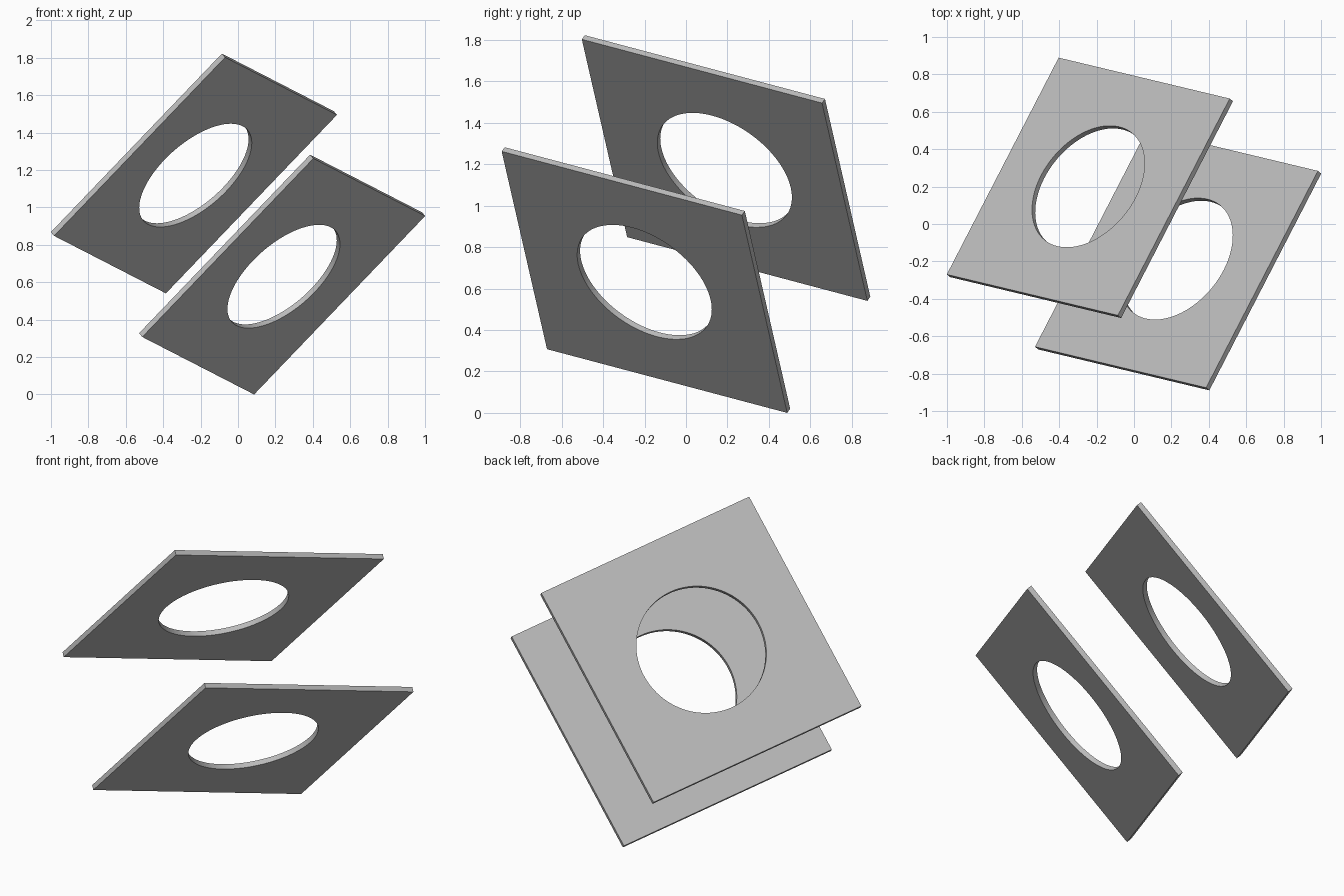
import bpy, bmesh, math
from mathutils import Matrix, Vector

if "Cube" in bpy.data.objects:
    bpy.data.objects.remove(bpy.data.objects["Cube"], do_unlink=True)

SIDE, RADIUS, THICK, GAP = 1.34, 0.369, 0.03, 0.815

# Plain grey finish
grey = bpy.data.materials.new("plain grey")
grey.use_nodes = True
colour = (0.5, 0.5, 0.5, 1)
grey.diffuse_color = colour
grey.node_tree.nodes["Principled BSDF"].inputs["Base Color"].default_value = colour

# Tilted frame shared by both plates
u = Vector((0.92, -0.22, 0.96)).normalized()
v = Vector((0.60, 1.165, -0.31))
v = (v - u * v.dot(u)).normalized()
n = u.cross(v)
tilt = Matrix((u, v, n)).transposed().to_4x4()

half = SIDE / 2
half_height = half * (abs(u.z) + abs(v.z)) + (GAP + THICK) / 2 * n.z
middle = Vector((0, 0, half_height))


def ring(bm, radius, count, turn=0.0):
    """Closed loop of edges: a regular polygon."""
    verts = [bm.verts.new((radius * math.cos(turn + math.tau * i / count),
                           radius * math.sin(turn + math.tau * i / count),
                           -THICK / 2)) for i in range(count)]
    return [bm.edges.new((verts[i - 1], verts[i])) for i in range(count)]


def plate(name, offset):
    """Square plate with a round hole, placed along the shared normal."""
    bm = bmesh.new()
    edges = ring(bm, half * math.sqrt(2), 4, math.pi / 4) + ring(bm, RADIUS, 96)
    bmesh.ops.triangle_fill(bm, edges=edges, use_beauty=True)
    made = bmesh.ops.extrude_face_region(bm, geom=bm.faces[:], use_keep_orig=True)
    top = [g for g in made["geom"] if isinstance(g, bmesh.types.BMVert)]
    bmesh.ops.translate(bm, verts=top, vec=(0, 0, THICK))
    bmesh.ops.recalc_face_normals(bm, faces=bm.faces[:])
    mesh = bpy.data.meshes.new(name)
    bm.to_mesh(mesh)
    bm.free()
    mesh.materials.append(grey)
    obj = bpy.data.objects.new(name, mesh)
    bpy.context.collection.objects.link(obj)
    obj.matrix_world = Matrix.Translation(middle + n * offset) @ tilt
    # Smooth hole wall, sharp rims
    bpy.ops.object.select_all(action="DESELECT")
    obj.select_set(True)
    bpy.context.view_layer.objects.active = obj
    bpy.ops.object.shade_smooth_by_angle(angle=math.radians(30))


plate("upper_plate", GAP / 2)
plate("lower_plate", -GAP / 2)
